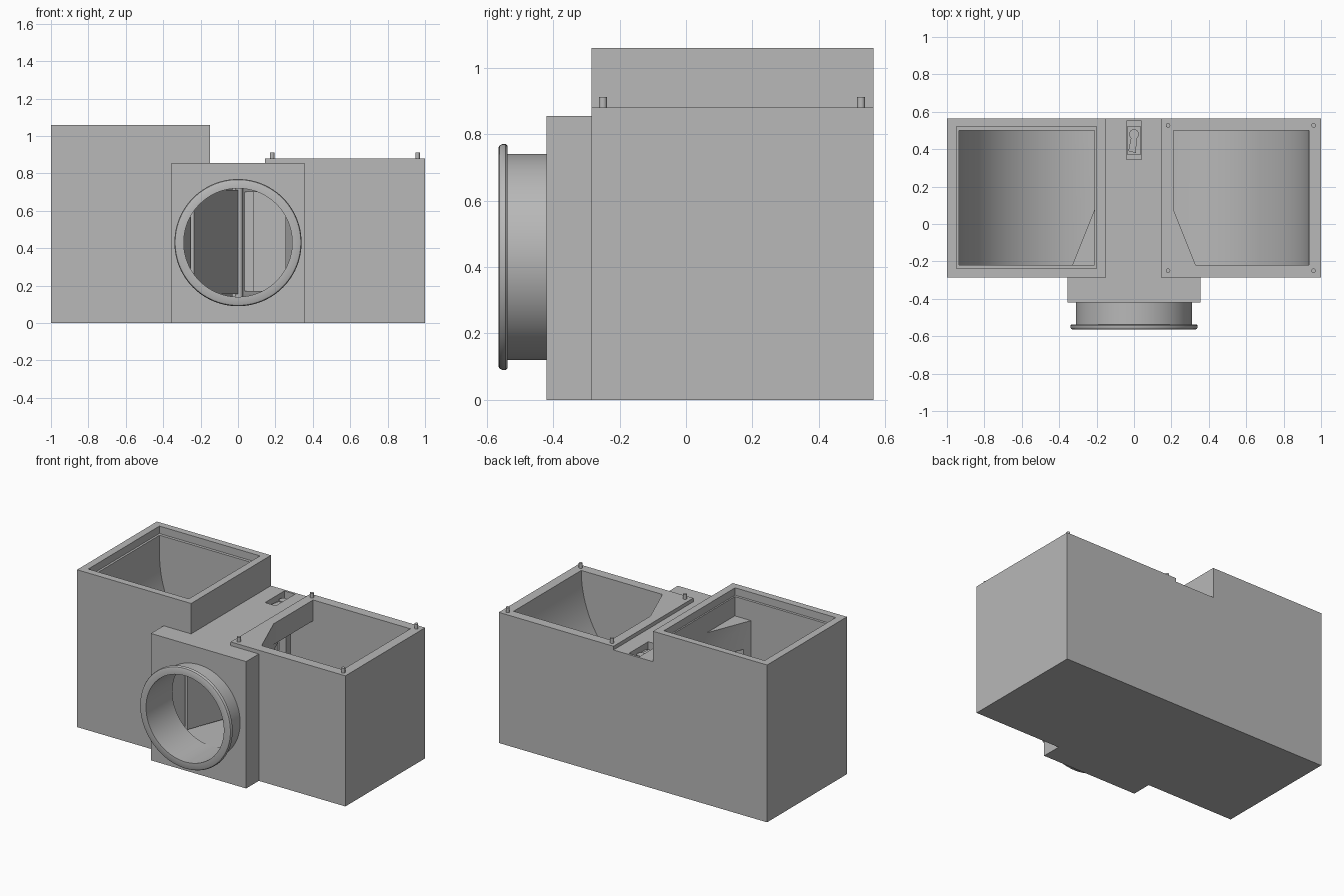
import bpy, bmesh, math
from mathutils import Vector

cube = bpy.data.objects.get("Cube")
if cube:
    bpy.data.objects.remove(cube)

grey = bpy.data.materials.new("light_grey")
grey.use_nodes = True
grey.diffuse_color = (0.48, 0.48, 0.48, 1)
grey.node_tree.nodes["Principled BSDF"].inputs["Base Color"].default_value = grey.diffuse_color


def finish(name, bm):
    bmesh.ops.recalc_face_normals(bm, faces=bm.faces[:])
    mesh = bpy.data.meshes.new(name)
    bm.to_mesh(mesh)
    bm.free()
    mesh.materials.append(grey)
    obj = bpy.data.objects.new(name, mesh)
    bpy.context.collection.objects.link(obj)
    return obj


def prism(points, axis, low, high):
    """Extrude an outline along y (points are x, z) or z (points are x, y)."""
    bm = bmesh.new()
    place = (lambda a, b: (a, low, b)) if axis == "y" else (lambda a, b: (a, b, low))
    face = bm.faces.new([bm.verts.new(place(a, b)) for a, b in points])
    moved = bmesh.ops.extrude_face_region(bm, geom=[face])["geom"]
    shift = Vector((0, high - low, 0) if axis == "y" else (0, 0, high - low))
    bmesh.ops.translate(bm, vec=shift, verts=[v for v in moved if isinstance(v, bmesh.types.BMVert)])
    return bm


def rect(x0, x1, y0, y1):
    return [(x0, y0), (x1, y0), (x1, y1), (x0, y1)]


def box(name, x0, x1, y0, y1, z0, z1):
    return finish(name, prism(rect(x0, x1, y0, y1), "z", z0, z1))


def disc(cx, cy, r, n=32):
    return [(cx + r * math.cos(math.tau * i / n), cy + r * math.sin(math.tau * i / n)) for i in range(n)]


def carve(obj, cutters):
    """Subtract the cutters, bake the result and drop the cutters."""
    for c in cutters:
        c.hide_render = True
        mod = obj.modifiers.new("cut", "BOOLEAN")
        mod.operation, mod.solver, mod.object = "DIFFERENCE", "EXACT", c
    graph = bpy.context.evaluated_depsgraph_get()
    mesh = bpy.data.meshes.new_from_object(obj.evaluated_get(graph))
    obj.modifiers.clear()
    obj.data = mesh
    for c in cutters:
        bpy.data.objects.remove(c)


FRONT, BACK, MID = -0.285, 0.565, 0.43   # body faces and pipe centre height
FLOOR, CEIL, DECK, RIM = 0.14, 0.74, 0.855, 0.88


def elbow(side):
    """Side duct: open at the top, curving down and in to the middle chamber."""
    r = 0.725
    arc = [(0.21 + r * math.cos(t), RIM - (RIM - FLOOR) * math.sin(t))
           for t in (math.pi / 2 * i / 32 for i in range(33))]
    outline = [(0.935, 1)] + arc + [(0.03, FLOOR), (0.03, CEIL), (0.21, CEIL), (0.21, 1)]
    bm = prism([(side * x, z) for x, z in outline], "y", -0.22, 0.5)
    # slanted wall towards the middle chamber
    cut = bmesh.ops.bisect_plane(bm, geom=bm.verts[:] + bm.edges[:] + bm.faces[:],
                                 plane_co=(side * 0.33, -0.22, 0), plane_no=(-side, -0.4, 0),
                                 clear_outer=True)["geom_cut"]
    bmesh.ops.edgeloop_fill(bm, edges=[e for e in cut if isinstance(e, bmesh.types.BMEdge)])
    return finish("elbow_cutter", bm)


# Main body with stepped top, hollowed by two ducts and a wedge chamber
step = [(-1, 0), (1, 0), (1, RIM), (0.145, RIM), (0.145, DECK), (-0.15, DECK), (-0.15, RIM), (-1, RIM)]
body = finish("body", prism(step, "y", FRONT, BACK))
wedge = [(-0.305, -0.3), (0.305, -0.3), (0.03, 0.4), (0.03, 0.49), (-0.03, 0.49), (-0.03, 0.4)]
carve(body, [
    elbow(1), elbow(-1),
    finish("chamber_cutter", prism(wedge, "z", FLOOR, 0.72)),
    box("window_cutter", -0.36, 0.36, -0.17, 0.39, 0.17, 0.7),
    box("pocket_cutter", -0.04, 0.04, 0.345, 0.55, 0.79, 1),
])

# Raised frame with a rabbet on the right-hand opening
frame = box("raised_frame", -1, -0.15, FRONT, BACK, RIM, 1.06)
carve(frame, [
    box("opening_cutter", -0.935, -0.21, -0.22, 0.5, 0.8, 1.2),
    box("rabbet_cutter", -0.95, -0.2, -0.237, 0.52, 1.01, 1.2),
])

# Front block with a round port
block = box("front_block", -0.355, 0.355, -0.42, FRONT, 0, DECK)
carve(block, [finish("port_cutter", prism(disc(0, MID, 0.29, 96), "y", -0.5, -0.2))])

# Flanged pipe collar, turned around the y axis
bm = bmesh.new()
ring = [(0.29, -0.42), (0.31, -0.42), (0.31, -0.537), (0.334, -0.537), (0.34, -0.543),
        (0.34, -0.553), (0.336, -0.561), (0.328, -0.565), (0.29, -0.565)]
verts = [bm.verts.new((r, y, MID)) for r, y in ring]
edges = [bm.edges.new((v, verts[i - 1])) for i, v in enumerate(verts)]
bmesh.ops.spin(bm, geom=verts + edges, cent=(0, 0, MID), axis=(0, 1, 0), angle=math.tau,
               steps=96, use_merge=True)
bmesh.ops.remove_doubles(bm, verts=bm.verts[:], dist=0.0001)
collar = finish("pipe_collar", bm)

# Flap swung against one side window, with its hinge rod
flap_plan = [(-0.018, 0.44), (-0.255, -0.2), (-0.235, -0.2), (0.004, 0.44)]
flap = finish("flap", prism(flap_plan, "z", 0.155, 0.71))
rod = finish("hinge_rod", prism(disc(0.005, 0.45, 0.022), "z", FLOOR, 0.8))

# Actuator in the deck pocket
actuator = box("actuator", -0.036, 0.036, 0.37, 0.525, 0.79, 0.815)
hub = finish("actuator_hub", prism(disc(0, 0.48, 0.026), "z", 0.81, 0.832))
arm_plan = [(-0.012, 0.48), (-0.03, 0.39), (0.01, 0.38), (0.016, 0.48)]
arm = finish("actuator_arm", prism(arm_plan, "z", 0.81, 0.826))

# Locating pegs on the low rim
pegs = [finish("peg", prism(disc(x, y, 0.012, 24), "z", RIM, 0.912))
        for x in (0.182, 0.96) for y in (-0.25, 0.527)]

# Smooth curves, crisp edges
bpy.ops.object.select_all(action="DESELECT")
parts = [body, frame, block, collar, flap, rod, actuator, hub, arm] + pegs
for part in parts:
    part.select_set(True)
bpy.context.view_layer.objects.active = body
bpy.ops.object.shade_smooth_by_angle(angle=math.radians(30))
